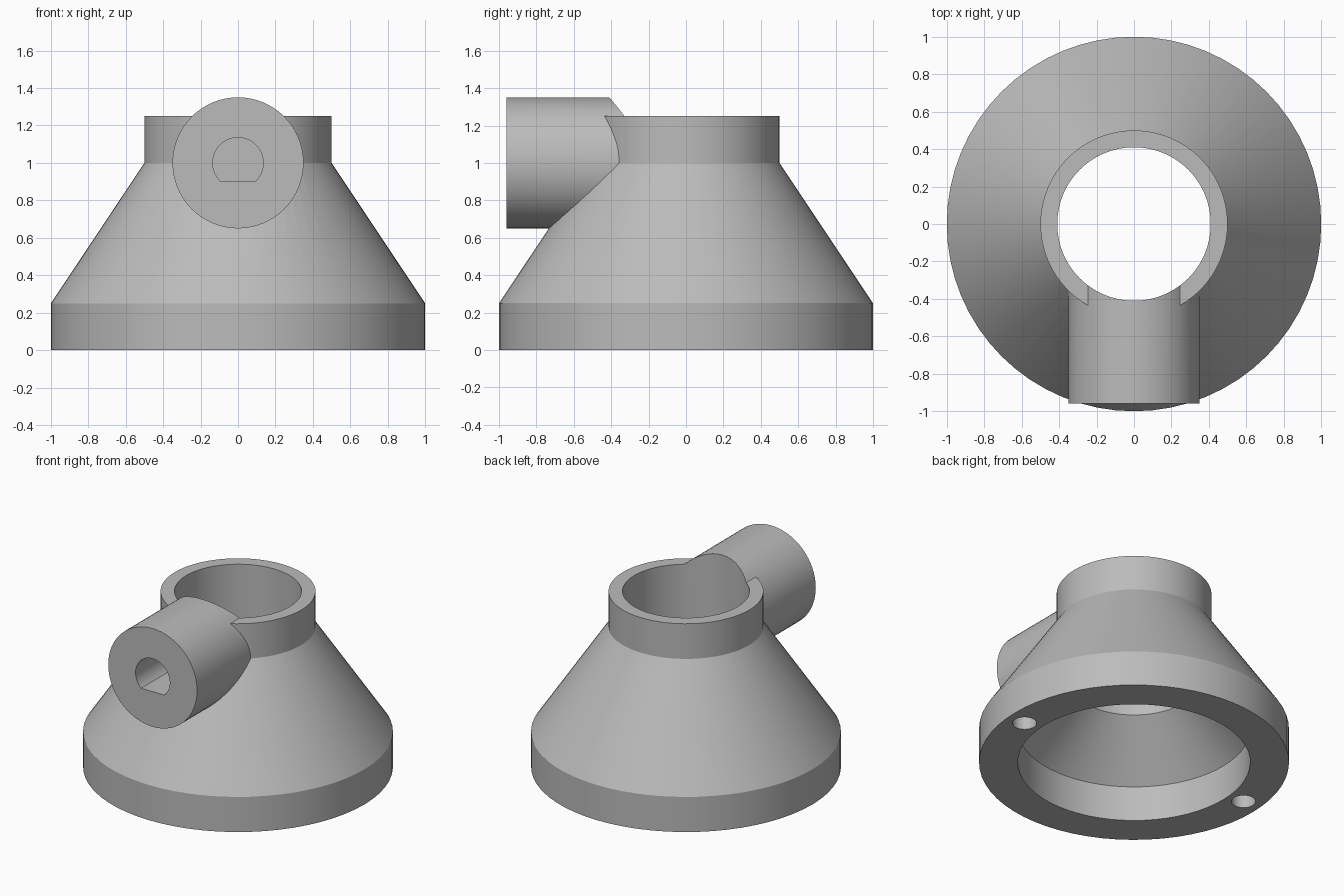
import bpy, bmesh, math
from mathutils import Matrix, Vector

cube = bpy.data.objects.get("Cube")
if cube:
    bpy.data.objects.remove(cube, do_unlink=True)

SEGMENTS = 64
grey = bpy.data.materials.new("plain grey")
grey.use_nodes = True
colour = (0.5, 0.5, 0.5, 1)
grey.diffuse_color = colour
grey.node_tree.nodes["Principled BSDF"].inputs["Base Color"].default_value = colour


def make_object(name, bm):
    bmesh.ops.recalc_face_normals(bm, faces=bm.faces)
    mesh = bpy.data.meshes.new(name)
    bm.to_mesh(mesh)
    bm.free()
    mesh.materials.append(grey)
    obj = bpy.data.objects.new(name, mesh)
    bpy.context.collection.objects.link(obj)
    return obj


def revolve(name, profile):
    """Capped solid from stacked (radius, height) rings."""
    bm = bmesh.new()
    rings = []
    for r, z in profile:
        rings.append([bm.verts.new((r * math.cos(a), r * math.sin(a), z))
                      for a in (math.tau * i / SEGMENTS for i in range(SEGMENTS))])
    for low, high in zip(rings, rings[1:]):
        for i in range(SEGMENTS):
            j = (i + 1) % SEGMENTS
            bm.faces.new((low[i], low[j], high[j], high[i]))
    bm.faces.new(rings[0])
    bm.faces.new(rings[-1])
    return make_object(name, bm)


def prism(name, radius, start, end, location, turn, flat=None):
    """Round bar along its own z, optionally with a flat on the local -y side."""
    bm = bmesh.new()
    first = -math.pi / 2 if flat is None else -math.asin(flat / radius)
    sweep = math.pi - 2 * first
    count = SEGMENTS if flat is None else SEGMENTS + 1
    ring = [bm.verts.new((radius * math.cos(first + sweep * i / SEGMENTS),
                          radius * math.sin(first + sweep * i / SEGMENTS), start))
            for i in range(count)]
    face = bm.faces.new(ring)
    out = bmesh.ops.extrude_face_region(bm, geom=[face])
    top = [v for v in out["geom"] if isinstance(v, bmesh.types.BMVert)]
    bmesh.ops.translate(bm, verts=top, vec=Vector((0, 0, end - start)))
    if not face.is_valid or len(bm.faces) < count + 2:
        bm.faces.new(ring)
    bm.transform(Matrix.Translation(location) @ turn)
    return make_object(name, bm)


def combine(target, tool, operation):
    mod = target.modifiers.new(operation.lower(), "BOOLEAN")
    mod.operation = operation
    mod.solver = "EXACT"
    mod.object = tool
    bpy.context.view_layer.objects.active = target
    bpy.ops.object.modifier_apply(modifier=mod.name)
    bpy.data.objects.remove(tool, do_unlink=True)


# Flanged cone with a straight neck
housing = revolve("cone_housing", [(1, 0), (1, 0.25), (0.5, 1), (0.5, 1.25)])

# Horizontal side boss; local z points to the front, local y points up
forward = Matrix.Rotation(math.pi / 2, 4, "X")
axis = Vector((0, 0, 1))
combine(housing, prism("side_boss", 0.35, 0.2, 0.96, axis, forward), "UNION")

# Stepped central bore, which also trims the boss
bore = revolve("bore_cutter", [(0.75, -0.1), (0.75, 0.25), (0.41, 0.59), (0.41, 1.5)])
combine(housing, bore, "DIFFERENCE")

# Blind D-shaped shaft socket in the boss
socket = prism("socket_cutter", 0.135, 0.54, 1.1, axis, forward, flat=0.1)
combine(housing, socket, "DIFFERENCE")

# Two blind screw holes under the flange
for side in (-1, 1):
    spot = Vector((0.866 * side, -0.067 * side, 0))
    hole = prism("screw_hole_cutter", 0.078, -0.1, 0.25, spot, Matrix.Identity(4))
    combine(housing, hole, "DIFFERENCE")

# Smooth round walls with crisp rims
bpy.ops.object.select_all(action="DESELECT")
housing.select_set(True)
bpy.context.view_layer.objects.active = housing
bpy.ops.object.shade_smooth_by_angle(angle=math.radians(25))
